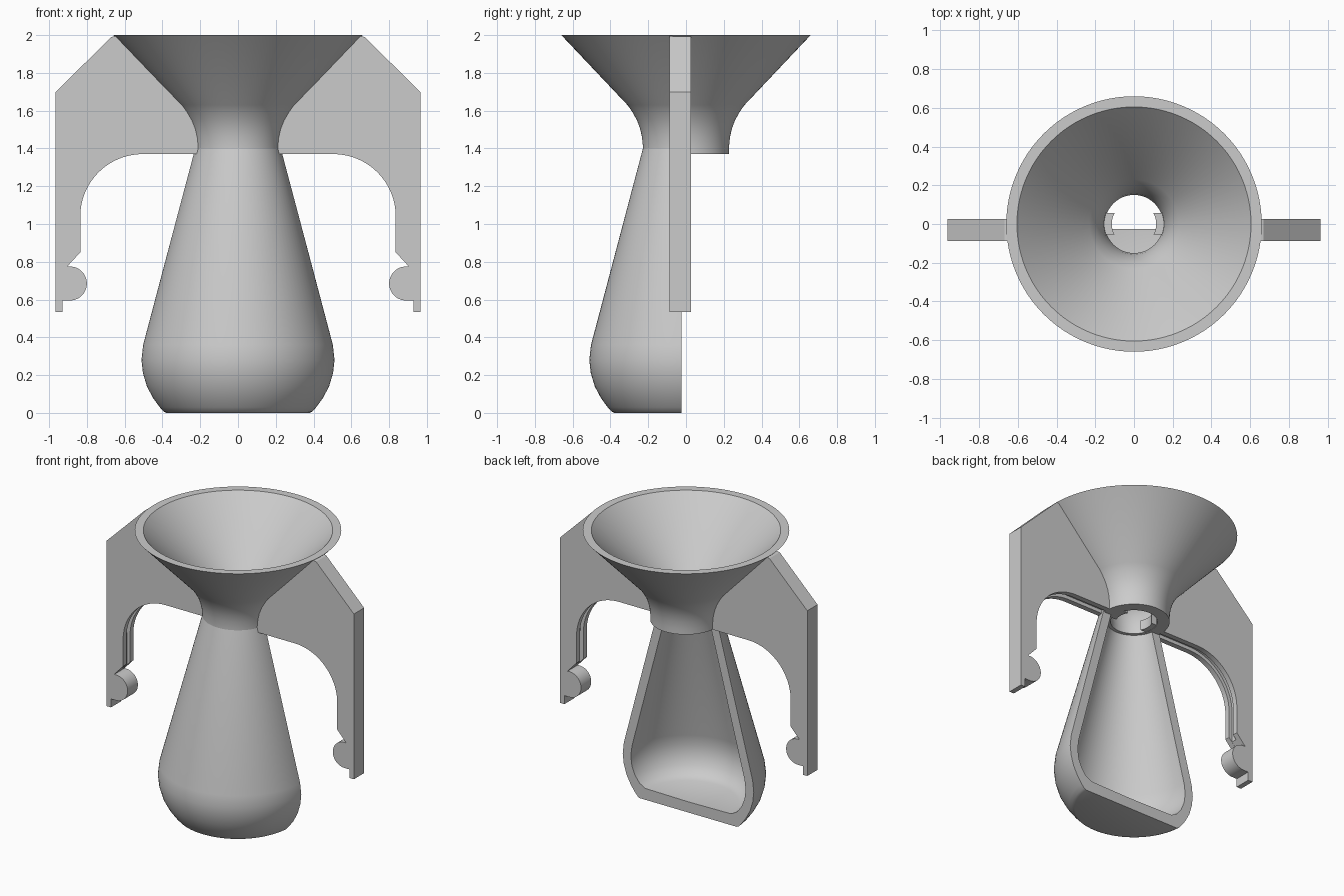
import bpy, bmesh, math
from mathutils import Vector

old = bpy.data.objects.get("Cube")
if old:
    bpy.data.objects.remove(old, do_unlink=True)

grey = bpy.data.materials.new("light grey plastic")
grey.use_nodes = True
grey.diffuse_color = (0.6, 0.6, 0.6, 1)
grey.node_tree.nodes["Principled BSDF"].inputs["Base Color"].default_value = (0.6, 0.6, 0.6, 1)


def finish(name, bm, angle=30):
    bmesh.ops.recalc_face_normals(bm, faces=bm.faces)
    mesh = bpy.data.meshes.new(name)
    bm.to_mesh(mesh)
    bm.free()
    mesh.materials.append(grey)
    obj = bpy.data.objects.new(name, mesh)
    bpy.context.collection.objects.link(obj)
    bpy.ops.object.select_all(action="DESELECT")
    obj.select_set(True)
    bpy.context.view_layer.objects.active = obj
    bpy.ops.object.shade_smooth_by_angle(angle=math.radians(angle))
    return obj


def lathe(profile, closed):
    """Revolve (radius, z) points around the z axis."""
    bm = bmesh.new()
    verts = [bm.verts.new((r, 0, z)) for r, z in profile]
    pairs = list(zip(verts, verts[1:]))
    if closed:
        pairs.append((verts[-1], verts[0]))
    edges = [bm.edges.new(p) for p in pairs]
    bmesh.ops.spin(bm, geom=verts + edges, cent=(0, 0, 0), axis=(0, 0, 1),
                   angle=math.tau, steps=96, use_duplicate=False)
    bmesh.ops.remove_doubles(bm, verts=bm.verts, dist=0.0005)
    return bm


def add_prism(bm, base, offset):
    """Extrude a planar outline along an offset."""
    face = bm.faces.new([bm.verts.new(p) for p in base])
    result = bmesh.ops.extrude_face_region(bm, geom=[face], use_keep_orig=True)
    moved = [g for g in result["geom"] if isinstance(g, bmesh.types.BMVert)]
    bmesh.ops.translate(bm, verts=moved, vec=offset)


def arc(cx, cz, r, start, end, steps):
    angles = [math.radians(start + (end - start) * i / steps) for i in range(steps + 1)]
    return [(cx + r * math.cos(a), cz + r * math.sin(a)) for a in angles]


# Funnel with a flared neck
outer = [(0.66, 2), (0.31, 1.63), (0.285, 1.595), (0.26, 1.55), (0.243, 1.505),
         (0.233, 1.46), (0.228, 1.41), (0.228, 1.37)]
inner = [(0.15, 1.37), (0.15, 1.41), (0.157, 1.46), (0.172, 1.51), (0.195, 1.56),
         (0.23, 1.61), (0.605, 2)]
finish("funnel", lathe(outer + inner, True))

# Flask shell, cut open along its back
shell = [(0, 0), (0.38, 0), (0.395, 0.008), (0.415, 0.03), (0.45, 0.078), (0.483, 0.14),
         (0.504, 0.21), (0.512, 0.28), (0.503, 0.36), (0.228, 1.4),
         (0.165, 1.4), (0.44, 0.35), (0.449, 0.28), (0.44, 0.21), (0.415, 0.15),
         (0.38, 0.105), (0.335, 0.08), (0, 0.075)]
bm = lathe(shell, False)
cut = bmesh.ops.bisect_plane(bm, geom=bm.verts[:] + bm.edges[:] + bm.faces[:],
                             plane_co=(0, -0.025, 0), plane_no=(0, 1, 0), clear_outer=True)
rim = [e for e in bm.edges if e.is_boundary]
bmesh.ops.triangle_fill(bm, edges=rim, use_beauty=True, normal=(0, 1, 0))
finish("half_flask", bm)


# Side arms: three layers, the middle one set back to form the arch groove
def arm_outline(inset):
    edge = 0.835 + inset
    pts = [(0.645, 1.995), (0.67, 1.99), (0.965, 1.70), (0.965, 0.535), (0.93, 0.535), (0.93, 0.595)]
    pts += arc(0.89, 0.685, 0.09, 270, 80, 24)
    pts += [(edge, 0.85 - inset)]
    pts += arc(0.505, 1.04, 0.33 + inset, 0, 90, 24)
    pts += [(0.19, 1.37 + inset), (0.19, 1.45), (0.215, 1.53), (0.275, 1.63)]
    return pts


layers = [(-0.087, -0.05, 0), (-0.05, -0.01, 0.025), (-0.01, 0.027, 0)]
for side, label in ((1, "left"), (-1, "right")):
    bm = bmesh.new()
    for y0, y1, inset in layers:
        add_prism(bm, [(side * x, y0, z) for x, z in arm_outline(inset)], Vector((0, y1 - y0, 0)))
    finish(label + "_arm", bm)

    # Small tab inside the neck
    bm = bmesh.new()
    tab = arc(0, 0, 0.115, -28, 30, 12) + [(0.17, 0.058), (0.17, -0.054)]
    add_prism(bm, [(side * x, y, 1.372) for x, y in tab], Vector((0, 0, 0.07)))
    finish(label + "_neck_tab", bm)
